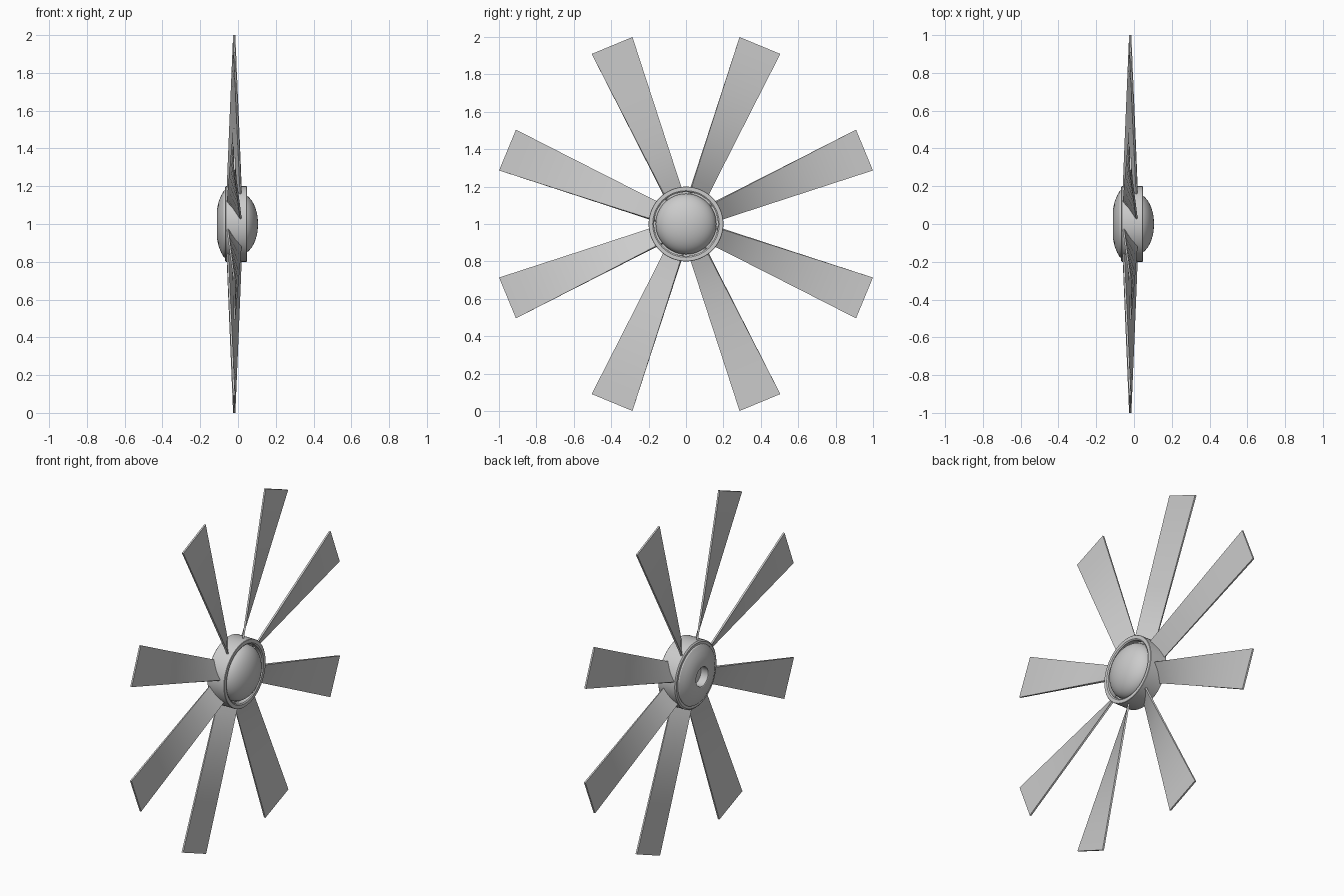
import bpy, bmesh, math
from mathutils import Vector, Matrix

if "Cube" in bpy.data.objects:
    bpy.data.objects.remove(bpy.data.objects["Cube"])

CENTRE = Vector((0, 0, 1))


def finish(bm, name):
    bmesh.ops.remove_doubles(bm, verts=bm.verts, dist=1e-5)
    bmesh.ops.recalc_face_normals(bm, faces=bm.faces)
    mesh = bpy.data.meshes.new(name)
    bm.to_mesh(mesh)
    bm.free()
    ob = bpy.data.objects.new(name, mesh)
    ob.location = CENTRE
    bpy.context.collection.objects.link(ob)
    bpy.ops.object.select_all(action='DESELECT')
    ob.select_set(True)
    bpy.context.view_layer.objects.active = ob
    bpy.ops.object.shade_smooth_by_angle(angle=math.radians(25))
    return ob


def lathe(name, profile, steps=64):
    """Revolve (x, radius) points around the x axis."""
    bm = bmesh.new()
    verts = [bm.verts.new((x, 0, r)) for x, r in profile]
    edges = [bm.edges.new(p) for p in zip(verts, verts[1:])]
    bmesh.ops.spin(bm, geom=verts + edges, cent=(0, 0, 0), axis=(1, 0, 0),
                   angle=2 * math.pi, steps=steps, use_merge=True)
    return finish(bm, name)


# Hub shell: shaft socket at the back, curved back plate, outer drum, front recess
lathe("hub", [(-0.06, 0), (-0.06, 0.058), (-0.108, 0.058), (-0.11, 0.062),
              (-0.11, 0.085), (-0.102, 0.12), (-0.09, 0.15), (-0.076, 0.175),
              (-0.07, 0.178), (-0.07, 0.192), (-0.064, 0.2), (0.045, 0.2),
              (0.047, 0.198), (0.047, 0.178), (0.042, 0.171),
              (0.01, 0.171), (0.01, 0)])

# Rounded nose cap sitting in the recess
dome = [(0.012 + 0.094 * math.sin(a), 0.162 * math.cos(a))
        for a in (math.pi / 2 * i / 12 for i in range(12))]
lathe("nose_cap", [(0.005, 0.162)] + dome + [(0.106, 0)])


# Twisted, widening blade pointing along +z, pitched at the root
def blade(index, r0=0.15, r1=1.033, cuts=10, thick=0.005):
    bm = bmesh.new()
    rings = []
    for i in range(cuts + 1):
        t = i / cuts
        half = 0.0465 + (0.118 - 0.0465) * t
        lean = 0.037 * (1 - t) + 0.001 * t
        along = Vector((-lean, half, 0))
        normal = Vector((half, lean, 0)).normalized() * thick
        mid = Vector((-0.02, 0, r0 + (r1 - r0) * t))
        rings.append([bm.verts.new(mid + s * along + n * normal)
                      for s, n in ((-1, -1), (1, -1), (1, 1), (-1, 1))])
    for a, b in zip(rings, rings[1:]):
        for k in range(4):
            j = (k + 1) % 4
            bm.faces.new((a[k], a[j], b[j], b[k]))
    bm.faces.new(rings[0])
    bm.faces.new(rings[-1])
    turn = Matrix.Rotation(math.radians(22.5 + 45 * index), 4, 'X')
    bmesh.ops.transform(bm, matrix=turn, verts=bm.verts)
    finish(bm, f"blade_{index + 1}")


for i in range(8):
    blade(i)
